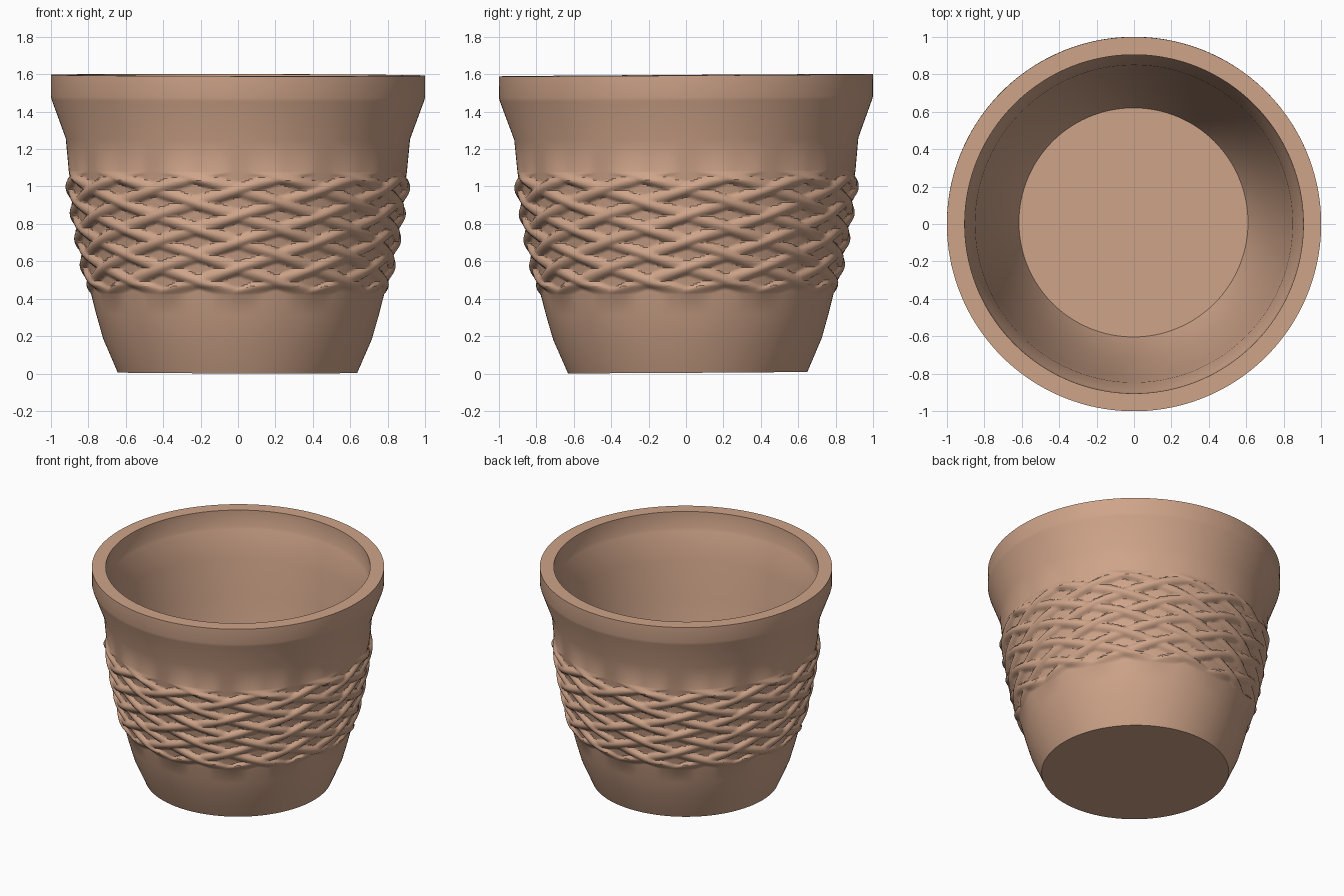
import bpy
import bmesh
import math

SEGMENTS = 288
BAND_LOW, BAND_HIGH, BAND_ROWS = 0.42, 1.08, 84
STRANDS = 12
RELIEF = 0.03

# Wall profile as (radius, height) pairs
OUTER_LOW = [(0.64, 0.0), (0.718, 0.18), (0.755, 0.31)]
BAND = [(0.783, 0.42), (0.853, 0.75), (0.893, 1.0), (0.904, 1.08)]
OUTER_HIGH = [(0.92, 1.25), (0.995, 1.455), (1.0, 1.475), (1.0, 1.59)]
INNER = [(0.905, 1.59), (0.903, 1.47), (0.895, 1.45), (0.848, 1.25),
         (0.825, 0.98), (0.725, 0.45), (0.65, 0.18), (0.612, 0.09)]


def band_radius(z):
    """Interpolate the plain wall radius inside the woven band."""
    for (r0, z0), (r1, z1) in zip(BAND, BAND[1:]):
        if z <= z1:
            return r0 + (r1 - r0) * (z - z0) / (z1 - z0)
    return BAND[-1][0]


def strand(angle, z, direction):
    """Height of one family of slanting strands, passing over and under the other."""
    climb = math.tau * z / 0.14
    phase = direction * STRANDS * angle - climb
    ridge = max(0.0, math.cos(phase)) ** 0.6
    weave = 0.8 + 0.2 * direction * math.cos(STRANDS * angle)
    return ridge * weave


def relief(angle, z):
    fade = min(1.0, (z - BAND_LOW) / 0.05, (BAND_HIGH - z) / 0.05)
    return RELIEF * max(0.0, fade) * max(strand(angle, z, 1), strand(angle, z, -1))


def add_ring(bm, radius, z, woven=False):
    ring = []
    for i in range(SEGMENTS):
        a = math.tau * i / SEGMENTS
        r = radius + (relief(a, z) if woven else 0.0)
        ring.append(bm.verts.new((r * math.cos(a), r * math.sin(a), z)))
    return ring


def build_pot():
    bm = bmesh.new()
    # Plain foot, woven band, flared collar and hollow interior
    rings = [add_ring(bm, r, z) for r, z in OUTER_LOW]
    for i in range(BAND_ROWS + 1):
        z = BAND_LOW + (BAND_HIGH - BAND_LOW) * i / BAND_ROWS
        rings.append(add_ring(bm, band_radius(z), z, woven=True))
    rings += [add_ring(bm, r, z) for r, z in OUTER_HIGH + INNER]
    for low, high in zip(rings, rings[1:]):
        for i in range(SEGMENTS):
            j = (i + 1) % SEGMENTS
            bm.faces.new((low[i], low[j], high[j], high[i]))
    # Underside and inner floor
    bm.faces.new(list(reversed(rings[0])))
    bm.faces.new(rings[-1])
    mesh = bpy.data.meshes.new("woven_pot")
    bm.to_mesh(mesh)
    bm.free()
    pot = bpy.data.objects.new("woven_pot", mesh)
    bpy.context.collection.objects.link(pot)
    return pot


def clay_material():
    colour = (0.62, 0.37, 0.25, 1.0)
    mat = bpy.data.materials.new("terracotta")
    mat.use_nodes = True
    mat.diffuse_color = colour
    shader = mat.node_tree.nodes["Principled BSDF"]
    shader.inputs["Base Color"].default_value = colour
    shader.inputs["Roughness"].default_value = 0.8
    return mat


cube = bpy.data.objects.get("Cube")
if cube:
    bpy.data.objects.remove(cube, do_unlink=True)

pot = build_pot()
pot.data.materials.append(clay_material())

# Slight lean of the hand-made pot
pot.rotation_euler = (0.006, 0.002, 0.0)
pot.location = (-0.003, 0.009, 0.005)

bpy.ops.object.select_all(action='DESELECT')
pot.select_set(True)
bpy.context.view_layer.objects.active = pot
bpy.ops.object.shade_smooth_by_angle(angle=math.radians(30))
